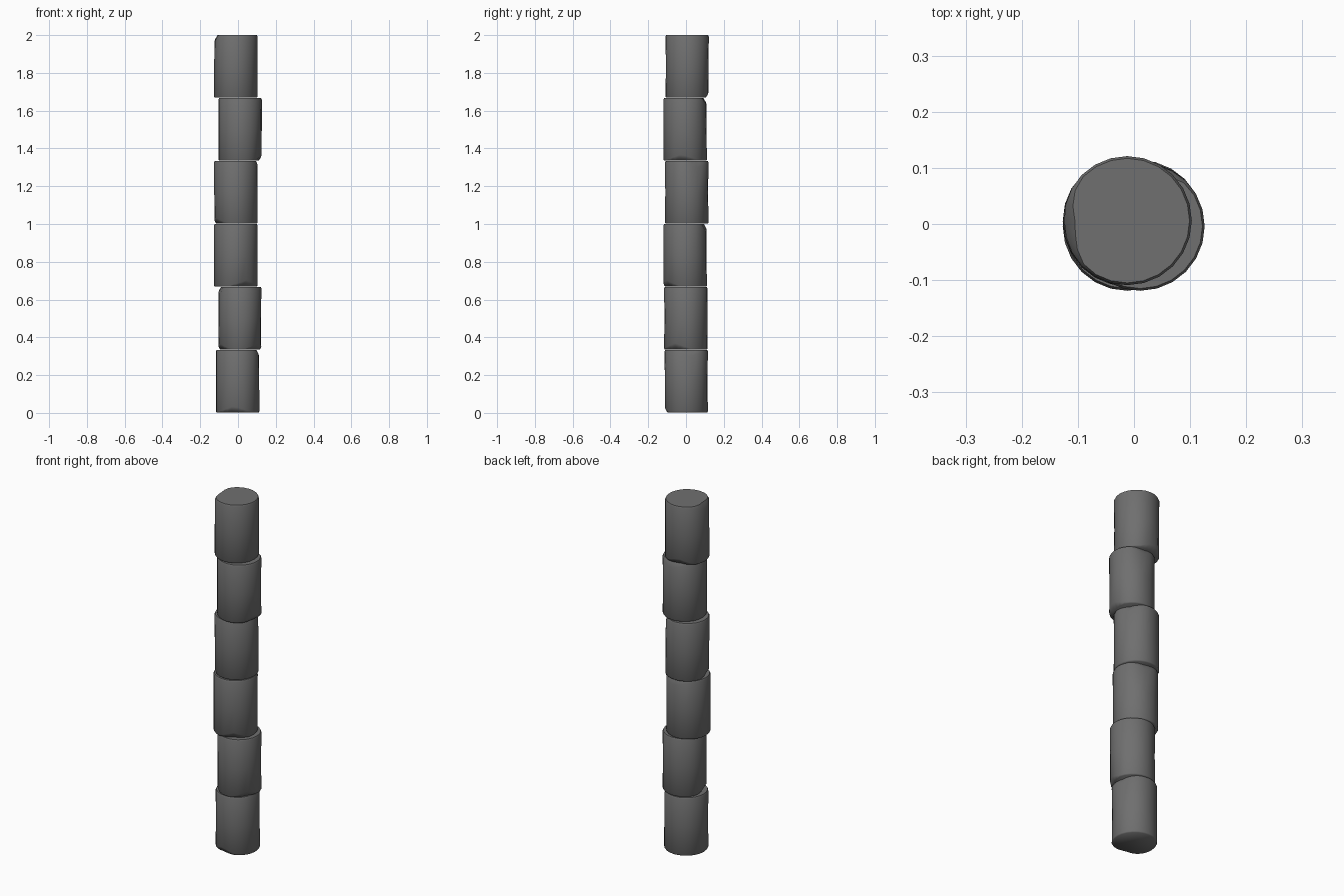
import bpy, bmesh, math, random
from mathutils import Vector

random.seed(4)
if "Cube" in bpy.data.objects:
    bpy.data.objects.remove(bpy.data.objects["Cube"])

# Worn stone
stone = bpy.data.materials.new("grey stone")
stone.use_nodes = True
colour = (0.16, 0.16, 0.16, 1)
stone.diffuse_color = colour
stone.node_tree.nodes["Principled BSDF"].inputs["Base Color"].default_value = colour

SIDES, RADIUS, HEIGHT = 24, 0.115, 2 / 6


def wear(angle, chips):
    """Strength of the chipped rim at this angle, from 0 to 1."""
    best = 0
    for chip in chips:
        gap = abs((angle - math.radians(chip) + math.pi) % math.tau - math.pi)
        best = max(best, 1 - gap / 0.75)
    return best


def drum(name, level, x, y, low_chips, high_chips):
    """One column drum with softened, chipped rims."""
    bm = bmesh.new()
    dents = [random.uniform(0, 0.003) for _ in range(SIDES)]
    rings = [[] for _ in range(5)]
    for i in range(SIDES):
        a = math.tau * i / SIDES
        low, high = wear(a, low_chips), wear(a, high_chips)
        profile = (
            (RADIUS - 0.004 - 0.02 * low, 0.002),
            (RADIUS - 0.003 * low, 0.008 + 0.028 * low),
            (RADIUS - dents[i], HEIGHT / 2),
            (RADIUS - 0.003 * high, HEIGHT - 0.008 - 0.028 * high),
            (RADIUS - 0.004 - 0.02 * high, HEIGHT),
        )
        for ring, (r, z) in zip(rings, profile):
            ring.append(bm.verts.new((r * math.cos(a), r * math.sin(a), z)))
    for lower, upper in zip(rings, rings[1:]):
        for i in range(SIDES):
            j = (i + 1) % SIDES
            bm.faces.new((lower[i], lower[j], upper[j], upper[i]))
    bm.faces.new(rings[0][::-1])
    bm.faces.new(rings[-1])
    mesh = bpy.data.meshes.new(name)
    bm.to_mesh(mesh)
    bm.free()
    mesh.materials.append(stone)
    obj = bpy.data.objects.new(name, mesh)
    obj.location = Vector((x, y, level * HEIGHT))
    bpy.context.collection.objects.link(obj)
    bpy.ops.object.select_all(action="DESELECT")
    obj.select_set(True)
    bpy.context.view_layer.objects.active = obj
    bpy.ops.object.shade_smooth_by_angle(angle=math.radians(60))


# Six drums stacked slightly out of line
drum("base_drum", 0, -0.002, 0.001, [260], [10])
drum("second_drum", 1, 0.009, -0.001, [200, 330], [190])
drum("third_drum", 2, -0.012, -0.004, [300], [80])
drum("fourth_drum", 3, -0.012, 0.004, [200], [30])
drum("fifth_drum", 4, 0.011, -0.004, [350], [85])
drum("top_drum", 5, -0.012, 0.006, [100], [185])
